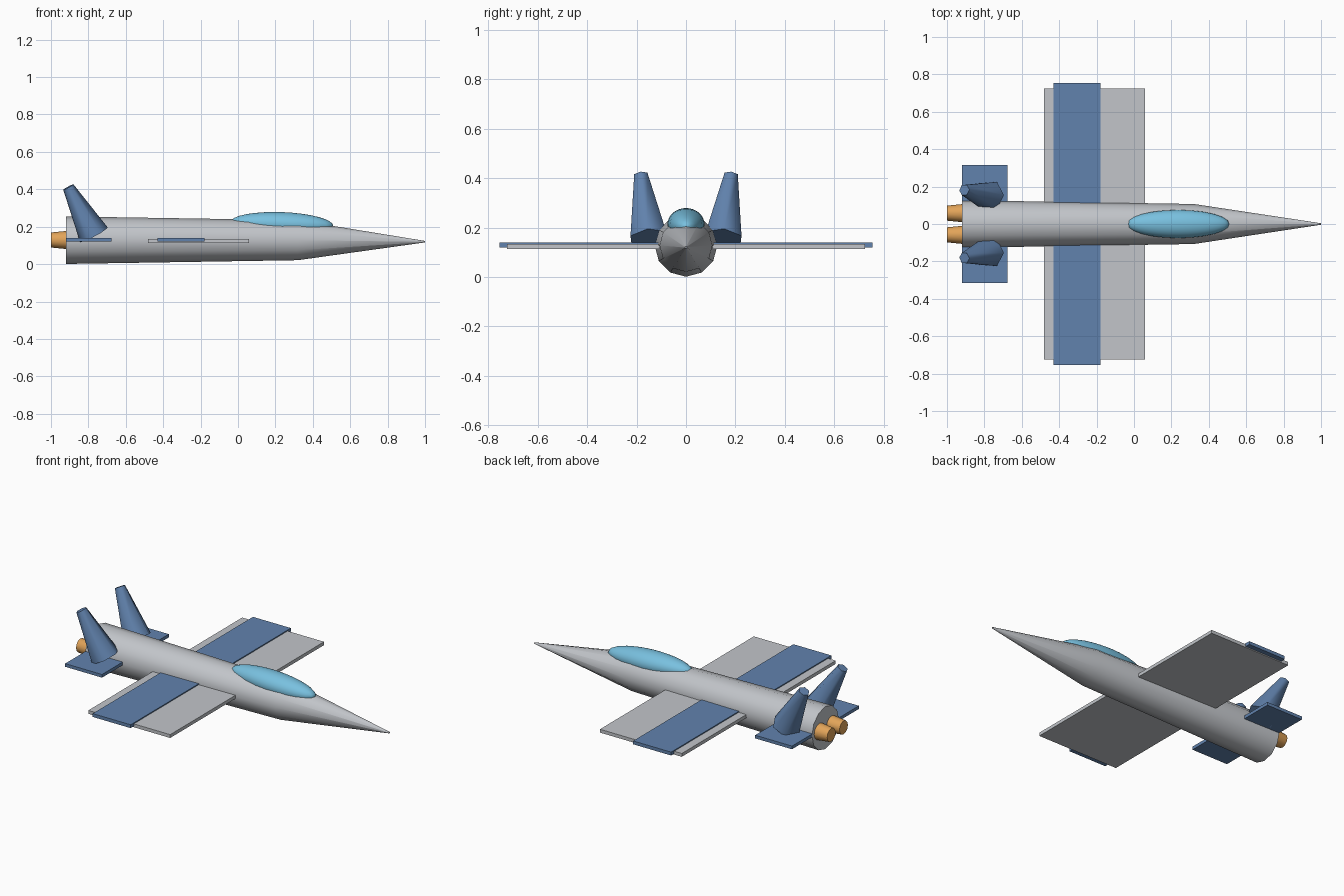
import bpy, bmesh, math
from mathutils import Vector, Matrix

if "Cube" in bpy.data.objects:
    bpy.data.objects.remove(bpy.data.objects["Cube"])


def material(name, rgb):
    m = bpy.data.materials.new(name)
    m.diffuse_color = (*rgb, 1)
    m.use_nodes = True
    m.node_tree.nodes["Principled BSDF"].inputs["Base Color"].default_value = m.diffuse_color
    return m


GREY = material("light grey", (0.54, 0.56, 0.59))
BLUE = material("steel blue", (0.12, 0.225, 0.42))
GLASS = material("sky blue", (0.19, 0.53, 0.74))
ORANGE = material("orange", (0.76, 0.37, 0.10))


def finish(name, bm, mat):
    bmesh.ops.recalc_face_normals(bm, faces=bm.faces)
    me = bpy.data.meshes.new(name)
    bm.to_mesh(me)
    bm.free()
    me.materials.append(mat)
    ob = bpy.data.objects.new(name, me)
    bpy.context.collection.objects.link(ob)
    return ob


def loft(name, stations, axis, ref, sides, mat):
    """Round tube through (centre, radius) stations; smooth sides, flat caps."""
    axis = Vector(axis).normalized()
    u = Vector(ref)
    u = (u - axis * u.dot(axis)).normalized()
    v = axis.cross(u)
    bm = bmesh.new()
    rings = []
    for centre, r in stations:
        rings.append([bm.verts.new(Vector(centre) + r * (u * math.cos(a) + v * math.sin(a)))
                      for a in (2 * math.pi * i / sides for i in range(sides))])
    for a, b in zip(rings, rings[1:]):
        for i in range(sides):
            j = (i + 1) % sides
            bm.faces.new((a[i], a[j], b[j], b[i])).smooth = True
    for cap in (rings[0], rings[-1]):
        for e in bm.faces.new(cap).edges:
            e.smooth = False
    return finish(name, bm, mat)


def slab(name, x0, x1, half_y, z0, z1, mat):
    bm = bmesh.new()
    bmesh.ops.create_cube(bm, size=1)
    bmesh.ops.scale(bm, vec=(x1 - x0, 2 * half_y, z1 - z0), verts=bm.verts)
    bmesh.ops.translate(bm, vec=((x0 + x1) / 2, 0, (z0 + z1) / 2), verts=bm.verts)
    return finish(name, bm, mat)


# Fuselage with slightly drooping nose
loft("fuselage", [((-0.92, 0, 0.128), 0.127), ((0.32, 0, 0.128), 0.107),
                  ((1.0, 0, 0.120), 0.004)], (1, 0, 0), (0, 0, 1), 12, GREY)

# Canopy
bm = bmesh.new()
bmesh.ops.create_uvsphere(bm, u_segments=24, v_segments=16, radius=1)
bm.transform(Matrix.Translation((0.235, 0, 0.214)) @ Matrix.Rotation(math.radians(2.2), 4, 'Y')
             @ Matrix.Diagonal((0.275, 0.075, 0.064, 1)))
for f in bm.faces:
    f.smooth = True
finish("canopy", bm, GLASS)

# Wings, their raised blue bands and the tailplane
slab("wings", -0.48, 0.06, 0.725, 0.114, 0.134, GREY)
slab("wing_bands", -0.43, -0.18, 0.755, 0.120, 0.140, BLUE)
slab("tailplane", -0.92, -0.677, 0.315, 0.120, 0.139, BLUE)

# Twin fins and engine nozzles
for side, s in (("left", 1), ("right", -1)):
    base, top = Vector((-0.77, 0.15 * s, 0.156)), Vector((-0.907, 0.182 * s, 0.412))
    loft(side + "_fin", [(base, 0.084), (top, 0.031)], top - base, (1, 0, 0), 6, BLUE)
    loft(side + "_nozzle", [((-1.0, 0.058 * s, 0.129), 0.040), ((-0.90, 0.058 * s, 0.129), 0.050)],
         (1, 0, 0), (0, 0, 1), 12, ORANGE)
